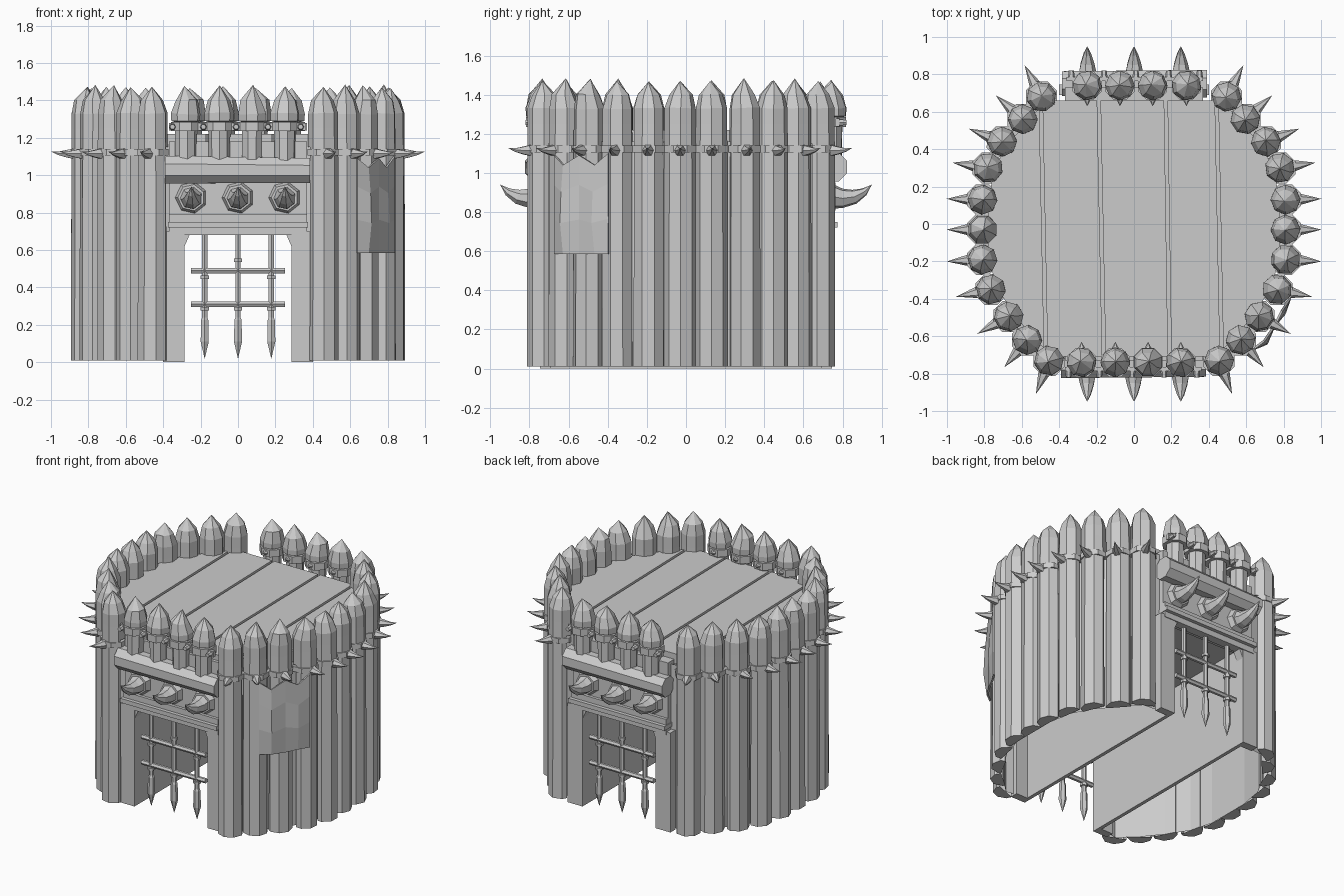
import bpy, bmesh, math, random
from mathutils import Vector, Matrix

if "Cube" in bpy.data.objects:
    bpy.data.objects.remove(bpy.data.objects["Cube"])

random.seed(4)


def finish(name, bm):
    bmesh.ops.recalc_face_normals(bm, faces=bm.faces)
    me = bpy.data.meshes.new(name)
    bm.to_mesh(me)
    bm.free()
    ob = bpy.data.objects.new(name, me)
    bpy.context.collection.objects.link(ob)
    return ob


def loft(name, pts, radii, sides=8, spin=0.0, keep=None):
    """Faceted tube along a path; radius 0 makes a point; keep = outward side of an open half tube."""
    bm = bmesh.new()
    pts = [Vector(p) for p in pts]
    main = (pts[-1] - pts[0]).normalized()
    ref = Vector((1, 0, 0)) if abs(main.z) > 0.7 else Vector((0, 0, 1))
    rings = []
    for i, (p, r) in enumerate(zip(pts, radii)):
        t = (pts[min(i + 1, len(pts) - 1)] - pts[max(i - 1, 0)]).normalized()
        u = t.cross(ref).normalized()
        v = t.cross(u)
        if r == 0:
            rings.append([bm.verts.new(p)])
            continue
        rings.append([bm.verts.new(p + r * (math.cos(a) * u + math.sin(a) * v))
                      for a in (spin + 2 * math.pi * k / sides for k in range(sides))])
    for a, b in zip(rings, rings[1:]):
        for k in range(sides):
            j = (k + 1) % sides
            if len(b) == 1:
                bm.faces.new((a[k], a[j], b[0]))
            else:
                bm.faces.new((a[k], a[j], b[j], b[k]))
    for ring in (rings[0], rings[-1]):
        if len(ring) > 1:
            bm.faces.new(ring)
    if keep:
        bmesh.ops.bisect_plane(bm, geom=bm.verts[:] + bm.edges[:] + bm.faces[:],
                               plane_co=pts[0], plane_no=-keep, clear_outer=True)
    return finish(name, bm)


def box(name, lo, hi):
    lo, hi = Vector(lo), Vector(hi)
    bm = bmesh.new()
    bmesh.ops.create_cube(bm, size=1)
    size = Vector([abs(d) for d in hi - lo])
    bm.transform(Matrix.Translation((lo + hi) / 2) @ Matrix.Diagonal((*size, 1)))
    return finish(name, bm)


def prism(name, outline, z0, z1, cuts=()):
    """Extruded outline, trimmed by vertical planes (point, normal)."""
    bm = bmesh.new()
    f = bm.faces.new([bm.verts.new((x, y, z0)) for x, y in outline])
    up = bmesh.ops.extrude_face_region(bm, geom=[f])
    for v in up["geom"]:
        if isinstance(v, bmesh.types.BMVert):
            v.co.z = z1
    for co, no in cuts:
        bmesh.ops.bisect_plane(bm, geom=bm.verts[:] + bm.edges[:] + bm.faces[:],
                               plane_co=co, plane_no=no, clear_outer=True)
        bmesh.ops.holes_fill(bm, edges=[e for e in bm.edges if e.is_boundary])
    return finish(name, bm)


def stake(name, x, y, shaft, spin):
    """Pointed stake: shaft is a list of (z, radius) below the head."""
    j = lambda: random.uniform(-0.008, 0.008)
    loft(name, [(x, y, z) for z, r in shaft] +
         [(x, y, 1.33), (x + j(), y + j(), 1.40), (x + j(), y + j(), random.uniform(1.465, 1.485))],
         [r for z, r in shaft] + [0.08, 0.06, 0], 8, spin)


# ring of tall stakes (half round below the deck) with bands and outward thorns
half = [(0.455, -0.73), (0.57, -0.62), (0.67, -0.495), (0.765, -0.35), (0.81, -0.19), (0.81, -0.03),
        (0.81, 0.13), (0.78, 0.30), (0.705, 0.44), (0.595, 0.56), (0.495, 0.68)]
for s in (-1, 1):
    for x, y in half:
        x *= s
        spin = random.uniform(0, 0.8)
        d = Vector((x * abs(x), y * abs(y), 0)).normalized()
        inner = Vector((x, y, 0)) - d * 0.02
        stake("wall_stake_head", x, y, [(1.15, 0.081), (1.25, 0.08)], spin)
        loft("wall_stake", [(x, y, 0.01), (x, y, 1.15)], [0.083, 0.081], 8, spin, d)
        loft("stake_band", [(x, y, 1.105), (x, y, 1.14)], [0.089, 0.089], 8, 0.39)
        c = Vector((x, y, 1.115))
        loft("band_thorn", [c + d * 0.07, c + d * 0.11, c + d * 0.15 + Vector((0, 0, 0.002)),
                            c + d * 0.192 + Vector((0, 0, 0.012))], [0.032, 0.022, 0.011, 0], 6)

# smooth inner lining behind the stakes, thin passage walls and ceiling
for s in (-1, 1):
    bm = bmesh.new()
    line = [(0.31, -0.70)] + half + [(0.31, 0.70)]
    low, high = [[bm.verts.new((s * x, y, z)) for x, y in line] for z in (0.01, 1.16)]
    for k in range(len(line) - 1):
        bm.faces.new((low[k], low[k + 1], high[k + 1], high[k]))
    finish("wall_lining", bm)
    box("passage_wall", (s * 0.285, -0.72, 0), (s * 0.31, 0.72, 1.18))
box("passage_ceiling", (-0.3, -0.72, 0.70), (0.3, 0.72, 0.74))

# deck planks with slanted gaps over a thin underdeck
outline = half + [(-x, y) for x, y in reversed(half)]
deck = [(x * 0.96, y * 0.97) for x, y in outline]
prism("underdeck", deck, 1.15, 1.18)
edges = [-0.9, -0.485, -0.175, 0.18, 0.455, 0.9]
slants = [0, 0.02, 0.02, 0.015, 0.02, 0]
for i in range(5):
    left = Vector((-1, -slants[i], 0)).normalized()
    right = Vector((1, slants[i + 1], 0)).normalized()
    prism("deck_plank", deck, 1.18, 1.22,
          [((edges[i] + 0.009, 0, 0), left), ((edges[i + 1] - 0.009, 0, 0), right)])

# two identical gates, front (s = 1) and back (s = -1, turned half round)
for s in (1, -1):
    P = lambda x, y, z: (s * x, s * y, z)
    # short stakes above the gate, necked and strapped together
    for x in (-0.28, -0.10, 0.075, 0.25):
        stake("gate_stake", s * x, -s * 0.74, [(1.06, 0.056), (1.285, 0.06), (1.29, 0.078)],
              random.uniform(0, 0.8))
        loft("gate_stake_band", [P(x, -0.74, 1.235), P(x, -0.74, 1.285)], [0.084, 0.084], 8, 0.39)
        loft("inner_stud", [P(x, -0.67, 1.26), P(x, -0.63, 1.265)], [0.022, 0], 6)
    box("strap", P(-0.37, -0.785, 1.238), P(0.36, -0.765, 1.278))
    for x in (-0.35, -0.185, -0.01, 0.16, 0.335):
        loft("strap_rivet", [P(x, -0.775, 1.258), P(x, -0.82, 1.258)], [0.02, 0.014], 6)
    # lintel log, board and mouldings
    loft("lintel_log", [P(-0.39, -0.75, 1.03), P(0.385, -0.75, 1.025)], [0.08, 0.072], 8, 0.39)
    box("lintel_board", P(-0.37, -0.73, 0.69), P(0.37, -0.66, 1.18))
    box("lower_rail", P(-0.37, -0.75, 0.68), P(0.37, -0.69, 0.79))
    box("lower_moulding", P(-0.375, -0.775, 0.72), P(0.375, -0.69, 0.75))
    # upturned tusks in collars
    for x in (-0.25, 0, 0.25):
        loft("tusk_collar", [P(x, -0.72, 0.88), P(x, -0.765, 0.88)], [0.09, 0.072], 7)
        loft("tusk", [P(x, -0.74, 0.88), P(x, -0.80, 0.870), P(x, -0.86, 0.878), P(x, -0.91, 0.903),
                      P(x, -0.95, 0.94)], [0.065, 0.051, 0.038, 0.021, 0], 7)
    # door jambs with corner braces
    for m in (-1, 1):
        box("jamb", P(m * 0.285, -0.745, 0), P(m * 0.40, -0.69, 0.70))
        bm = bmesh.new()
        tri = [[bm.verts.new(P(m * x, y, z)) for x, z in ((0.29, 0.61), (0.29, 0.69), (0.255, 0.69))]
               for y in (-0.74, -0.68)]
        bm.faces.new(tri[0])
        bm.faces.new(tri[1])
        for k in range(3):
            bm.faces.new((tri[0][k], tri[0][k - 1], tri[1][k - 1], tri[1][k]))
        finish("corner_brace", bm)
    # portcullis
    for x in (-0.178, 0, 0.178):
        loft("portcullis_bar", [P(x, -0.71, 0.72), P(x, -0.71, 0.24), P(x, -0.71, 0.225), P(x, -0.71, 0.11),
                                P(x, -0.71, 0.018)], [0.016, 0.016, 0.022, 0.025, 0], 6)
        for z in (0.285, 0.545 if x == 0 else 0.455):
            loft("bar_collar", [P(x, -0.71, z - 0.009), P(x, -0.71, z + 0.009)], [0.025, 0.025], 6)
    for z in (0.31, 0.49):
        loft("portcullis_rail", [P(-0.25, -0.71, z), P(0.25, -0.71, z)], [0.017, 0.017], 6)

# ragged hide hanging on the right front
path = [(0.635, -0.67), (0.695, -0.625), (0.75, -0.545), (0.79, -0.465), (0.835, -0.395)]
tops = [1.09, 1.04, 1.09, 1.04, 1.10]
bm = bmesh.new()
rows = []
for k, t in enumerate((0, 0.35, 0.7, 1)):
    bulge = (0, 0.015, 0.01, 0)[k]
    rows.append([bm.verts.new((x + bulge * (i % 2), y - bulge * (i % 2), 0.585 + (z - 0.585) * t))
                 for i, ((x, y), z) in enumerate(zip(path, tops))])
for a, b in zip(rows, rows[1:]):
    for i in range(4):
        bm.faces.new((a[i], a[i + 1], b[i + 1], b[i]))
hide = finish("hanging_hide", bm)
mod = hide.modifiers.new("thickness", "SOLIDIFY")
mod.thickness = 0.012
mod.offset = 0
